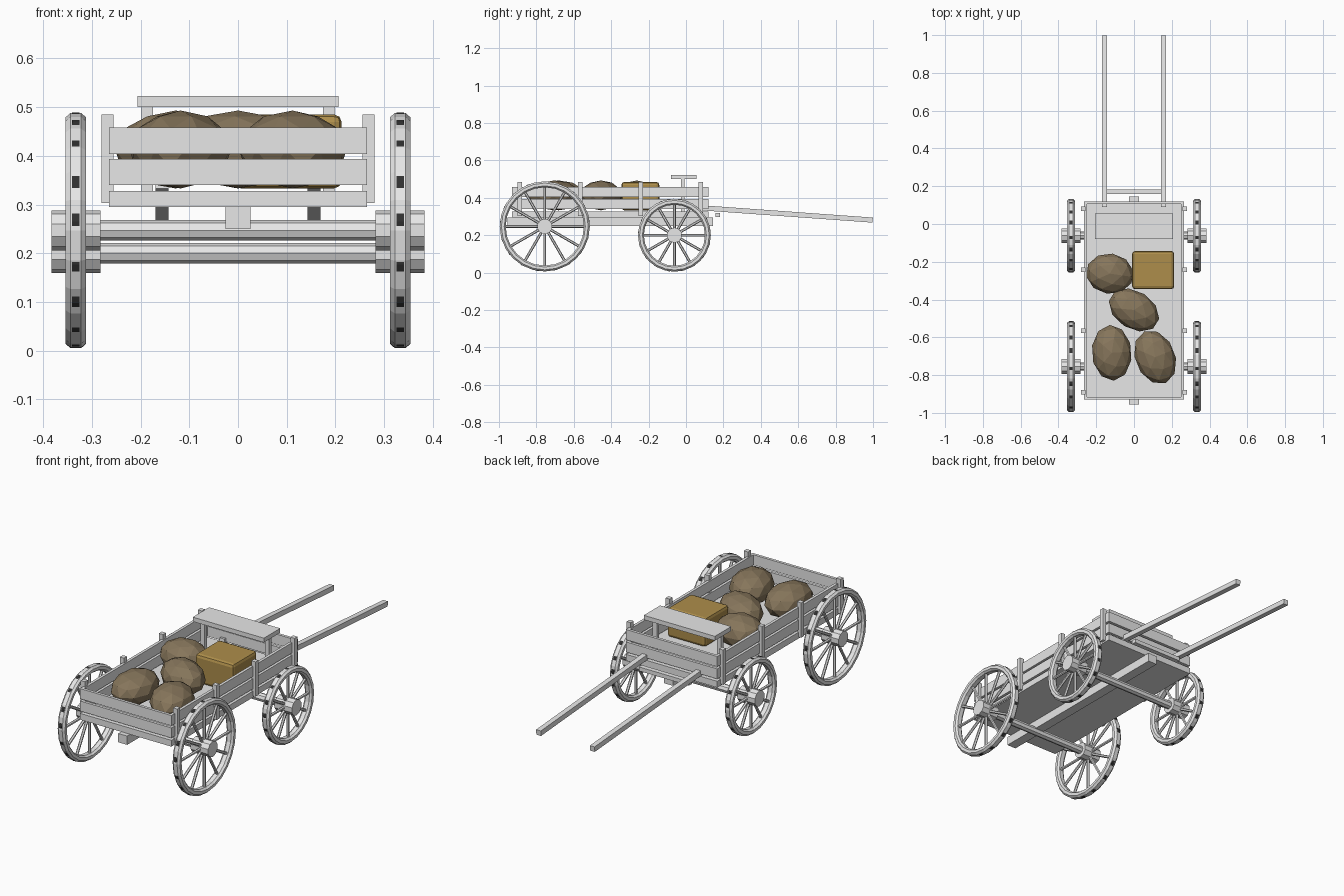
import bpy, bmesh, math
from mathutils import Vector, Matrix

cube = bpy.data.objects.get("Cube")
if cube:
    bpy.data.objects.remove(cube, do_unlink=True)


def material(name, rgb):
    m = bpy.data.materials.new(name)
    m.use_nodes = True
    m.diffuse_color = (*rgb, 1)
    m.node_tree.nodes["Principled BSDF"].inputs["Base Color"].default_value = (*rgb, 1)
    return m


WOOD = material("pale grey wood", (0.8, 0.8, 0.8))
IRON = material("dark iron", (0.03, 0.03, 0.03))
SACK = material("brown sackcloth", (0.24, 0.18, 0.105))
STRAW = material("straw yellow", (0.42, 0.27, 0.07))


def finish(name, bm, mat):
    bmesh.ops.recalc_face_normals(bm, faces=bm.faces)
    me = bpy.data.meshes.new(name)
    bm.to_mesh(me)
    bm.free()
    me.materials.append(mat)
    ob = bpy.data.objects.new(name, me)
    bpy.context.collection.objects.link(ob)
    return ob


def box(name, x, y, z, mat=WOOD):
    """Box from its (low, high) range on each axis."""
    bm = bmesh.new()
    size = [b - a for a, b in (x, y, z)]
    mid = [(a + b) / 2 for a, b in (x, y, z)]
    bmesh.ops.create_cube(bm, size=1, matrix=Matrix.Translation(mid) @ Matrix.Diagonal((*size, 1)))
    return finish(name, bm, mat)


def add_rod(bm, a, b, radius, sides):
    a, b = Vector(a), Vector(b)
    turn = (b - a).to_track_quat('Z', 'Y').to_matrix().to_4x4()
    bmesh.ops.create_cone(bm, cap_ends=True, segments=sides, radius1=radius, radius2=radius,
                          depth=(b - a).length, matrix=Matrix.Translation((a + b) / 2) @ turn)


def rod(name, a, b, radius, sides):
    bm = bmesh.new()
    add_rod(bm, a, b, radius, sides)
    return finish(name, bm, WOOD)


def ring(name, centre, profile, steps, mat, phase=0):
    """Sweep a closed (radius, x offset) profile around the x axis."""
    bm = bmesh.new()
    loops = []
    for i in range(steps):
        t = math.tau * (i + phase) / steps
        loops.append([bm.verts.new((centre[0] + dx, centre[1] + r * math.cos(t),
                                    centre[2] + r * math.sin(t))) for r, dx in profile])
    n = len(profile)
    for i in range(steps):
        p, q = loops[i], loops[(i + 1) % steps]
        for j in range(n):
            bm.faces.new((p[j], p[(j + 1) % n], q[(j + 1) % n], q[j]))
    return finish(name, bm, mat)


def wheel(name, x, y, z, radius):
    c = Vector((x, y, z))
    # Chamfered rim with a worn iron tyre showing through its tread
    r = radius
    rim = [(r, -0.011), (r, 0.011), (r - 0.009, 0.021), (r - 0.024, 0.021),
           (r - 0.032, 0.011), (r - 0.032, -0.011), (r - 0.024, -0.021), (r - 0.009, -0.021)]
    ring(name + "_rim", c, rim, 24, WOOD)
    k = r + 0.0005
    ring(name + "_tyre", c, [(k, -0.008), (k, 0.008), (k - 0.006, 0.008), (k - 0.006, -0.008)],
         17, IRON, 0.3)
    # Hub and spokes
    s = math.copysign(1, x)
    rod(name + "_hub", (s * 0.282, y, z), (s * 0.383, y, z), 0.041, 10)
    bm = bmesh.new()
    for i in range(12):
        t = math.tau * i / 12
        d = Vector((0, math.cos(t), math.sin(t)))
        add_rod(bm, c + d * 0.03, c + d * (r - 0.02), 0.0075, 6)
    finish(name + "_spokes", bm, WOOD)


# Running gear: large wheels at one end, small at the other
for end, y, z, r in (("rear", -0.755, 0.247, 0.241), ("front", -0.062, 0.2, 0.195)):
    rod(end + "_axle", (-0.3, y, z), (0.3, y, z), 0.021, 8)
    for side, s in (("left", 1), ("right", -1)):
        wheel(f"{end}_{side}_wheel", s * 0.333, y, z, r)

# Bed and centre beam
LOW, HIGH = -0.93, 0.12
box("bed_floor", (-0.265, 0.265), (LOW, HIGH), (0.295, 0.328))
box("centre_beam", (-0.026, 0.026), (-0.955, 0.145), (0.25, 0.296))

# Slatted walls
for row, z in (("lower", (0.34, 0.393)), ("upper", (0.404, 0.458))):
    box(row + "_tail_slat", (-0.265, 0.265), (LOW, LOW + 0.015), z)
    box(row + "_head_slat", (-0.265, 0.265), (HIGH - 0.015, HIGH), z)
    for side, s in (("left", 1), ("right", -1)):
        box(f"{row}_{side}_slat", sorted((s * 0.25, s * 0.265)), (LOW + 0.015, HIGH - 0.015), z)

# Upright posts
for side, s in (("left", 1), ("right", -1)):
    for i, y in enumerate((-0.89, -0.566, -0.243, 0.08)):
        box(f"{side}_post_{i + 1}", sorted((s * 0.256, s * 0.28)), (y - 0.012, y + 0.012), (0.303, 0.485))

    # Bench legs
    box(f"{side}_seat_leg", sorted((s * 0.174, s * 0.198)), (-0.027, -0.007), (0.328, 0.5))

    # Sloping pull shafts
    bm = bmesh.new()
    near, far = Vector((s * 0.156, 0.09, 0.346)), Vector((s * 0.156, 0.998, 0.281))
    add_rod(bm, near, far, 0.0135 * math.sqrt(2), 4)
    mid = (near + far) / 2
    axis = (far - near).normalized()
    bmesh.ops.rotate(bm, verts=bm.verts, cent=mid, matrix=Matrix.Rotation(math.pi / 4, 3, axis))
    finish(f"{side}_shaft", bm, WOOD)

box("seat_plank", (-0.206, 0.206), (-0.08, 0.055), (0.5, 0.523))
box("shaft_crossbar", (-0.145, 0.145), (0.158, 0.183), (0.297, 0.318))

# Sacks: x, y, half width, half length, turn
sacks = [(-0.128, -0.263, 0.127, 0.107, -8), (0, -0.455, 0.145, 0.1, -32),
         (-0.118, -0.682, 0.106, 0.148, 4), (0.112, -0.705, 0.106, 0.148, 22)]
for i, (x, y, w, d, turn) in enumerate(sacks):
    bm = bmesh.new()
    place = (Matrix.Translation((x, y, 0.413)) @ Matrix.Rotation(math.radians(turn), 4, 'Z')
             @ Matrix.Diagonal((w, d, 0.08, 1)))
    bmesh.ops.create_icosphere(bm, subdivisions=2, radius=1, matrix=place)
    finish(f"sack_{i + 1}", bm, SACK)

# Bale with softened edges
bale = box("straw_bale", (-0.01, 0.213), (-0.345, -0.143), (0.333, 0.485), STRAW)
bevel = bale.modifiers.new("soft_edges", 'BEVEL')
bevel.width = 0.016
bevel.segments = 2
